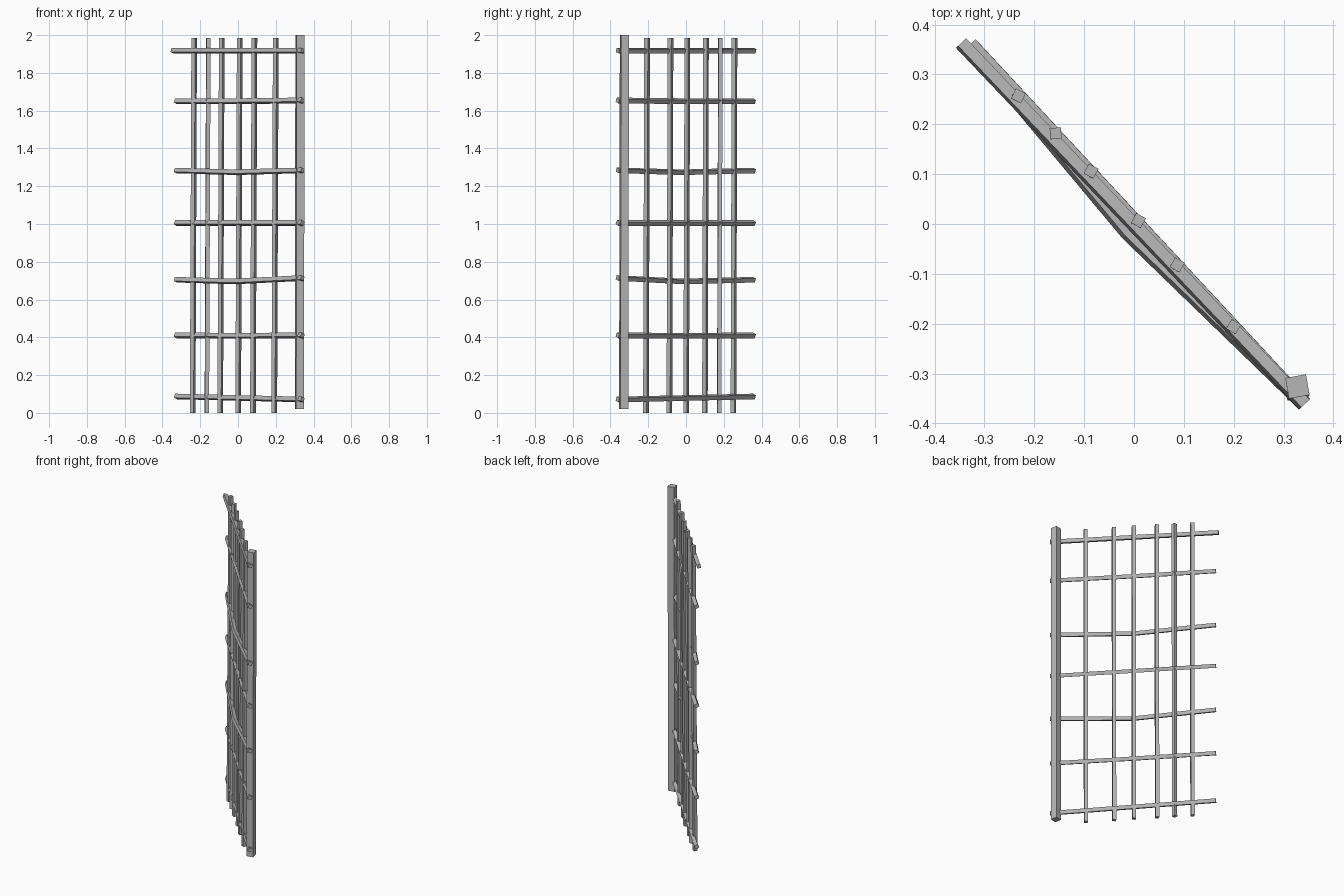
import bpy, bmesh, math
from mathutils import Vector

cube = bpy.data.objects.get("Cube")
if cube:
    bpy.data.objects.remove(cube, do_unlink=True)

grey = bpy.data.materials.new("plain_grey")
grey.use_nodes = True
colour = (0.47, 0.47, 0.47, 1)
grey.diffuse_color = colour
grey.node_tree.nodes["Principled BSDF"].inputs["Base Color"].default_value = colour


def beam(name, points, edge, roll, u, v):
    """Sweep a rolled square section, spanned by u and v, along the points."""
    bm = bmesh.new()
    rings = []
    for p in points:
        ring = []
        for k in range(4):
            a = math.radians(roll + 45 + 90 * k)
            offset = (u * math.cos(a) + v * math.sin(a)) * edge / math.sqrt(2)
            ring.append(bm.verts.new(Vector(p) + offset))
        rings.append(ring)
    for low, high in zip(rings, rings[1:]):
        for k in range(4):
            n = (k + 1) % 4
            bm.faces.new((low[k], low[n], high[n], high[k]))
    bm.faces.new(rings[0])
    bm.faces.new(rings[-1])
    bmesh.ops.recalc_face_normals(bm, faces=bm.faces)
    mesh = bpy.data.meshes.new(name)
    bm.to_mesh(mesh)
    bm.free()
    mesh.materials.append(grey)
    bpy.context.collection.objects.link(bpy.data.objects.new(name, mesh))


X, Y, Z = Vector((1, 0, 0)), Vector((0, 1, 0)), Vector((0, 0, 1))

# Thick end post
beam("end_post", [(0.325, -0.33, 0.02), (0.328, -0.326, 2)], 0.042, 10, X, Y)

# Thin uprights, leaning slightly: top x, top y, roll
uprights = [(-0.232, 0.257, -27), (-0.157, 0.182, 5), (-0.086, 0.106, -27),
            (0.009, 0.007, -28), (0.087, -0.082, -30), (0.2, -0.206, -30)]
for i, (x, y, roll) in enumerate(uprights):
    beam(f"upright_{i + 1}", [(x - 0.008, y - 0.006, 0), (x, y, 1.985)],
         0.022, roll, X, Y)

# Cross rails from the free end to the post: heights at left, middle, right,
# outward bulge of the middle, and roll
rails = [(0.087, 0.079, 0.071, 0, 20), (0.41, 0.408, 0.41, 0, 25),
         (0.705, 0.696, 0.714, 0.026, 20), (1.005, 1.005, 1.005, 0, 30),
         (1.283, 1.274, 1.284, 0.026, 20), (1.65, 1.65, 1.654, 0, 25),
         (1.918, 1.918, 1.918, 0, 15)]
for i, (za, zm, zb, bulge, roll) in enumerate(rails):
    top = i == len(rails) - 1
    start = Vector((-0.347, 0.363, za)) if top else Vector((-0.329, 0.36, za))
    end = Vector((0.342, -0.362, zb))
    side = (end - start).cross(Z).normalized()
    middle = (start + end) / 2 + side * bulge
    middle.z = zm
    beam(f"rail_{i + 1}", [start, middle, end], 0.023, roll, side, Z)
